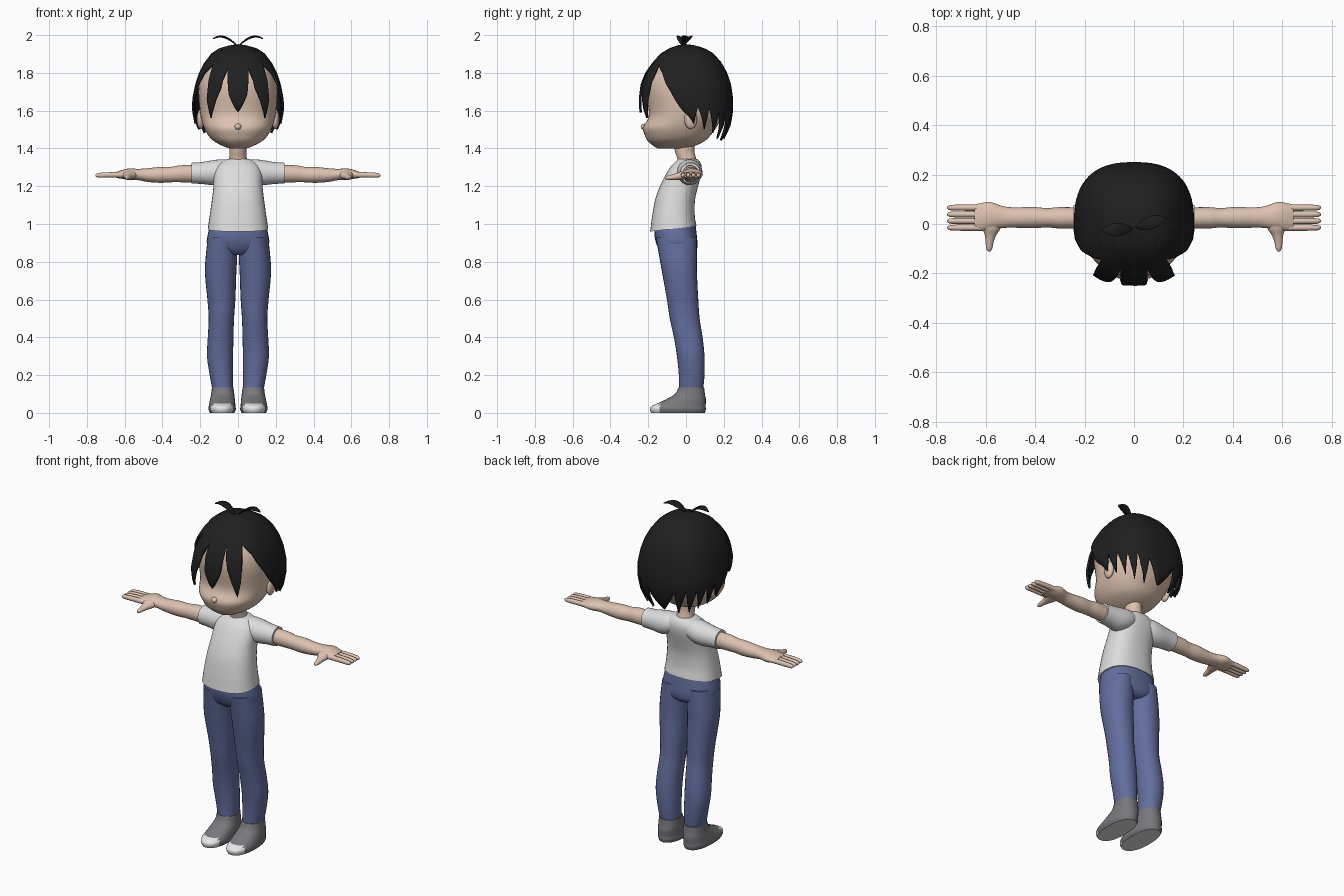
import bpy, bmesh, math
from math import sin, cos, pi, radians


def material(name, r, g, b):
    m = bpy.data.materials.new(name)
    m.diffuse_color = (r, g, b, 1)
    return m


SKIN = material("skin", 0.72, 0.54, 0.43)
HAIR = material("black_hair", 0.014, 0.014, 0.014)
SHIRT = material("light_grey_cloth", 0.72, 0.72, 0.72)
DENIM = material("blue_denim", 0.125, 0.155, 0.34)
SHOE = material("grey_canvas", 0.19, 0.19, 0.20)
SOLE = material("white_rubber", 0.82, 0.82, 0.82)


def finish(name, bm, *mats):
    bmesh.ops.remove_doubles(bm, verts=bm.verts, dist=0.0002)
    bmesh.ops.recalc_face_normals(bm, faces=bm.faces)
    me = bpy.data.meshes.new(name)
    bm.to_mesh(me)
    bm.free()
    ob = bpy.data.objects.new(name, me)
    bpy.context.collection.objects.link(ob)
    for m in mats:
        me.materials.append(m)
    return ob


def spow(v, p):
    return math.copysign(abs(v) ** p, v)


def smooth_rows(rows, sub):
    # Catmull-Rom interpolation between the given sections
    out = []
    for i in range(len(rows) - 1):
        p = [rows[max(i - 1, 0)], rows[i], rows[i + 1], rows[min(i + 2, len(rows) - 1)]]
        for k in range(sub):
            t = k / sub
            out.append([0.5 * (2 * b + (c - a) * t + (2 * a - 5 * b + 4 * c - d) * t * t
                               + (3 * b - a - 3 * c + d) * t ** 3) for a, b, c, d in zip(*p)])
    return out + [list(rows[-1])]


def skin_rings(bm, rings, closed=True):
    vs = [[bm.verts.new(p) for p in r] for r in rings]
    n = len(vs[0])
    for a, b in zip(vs, vs[1:]):
        for j in range(n if closed else n - 1):
            k = (j + 1) % n
            bm.faces.new((a[j], a[k], b[k], b[j]))
    return vs


def loft(name, mat, rows, axis="z", s=1, e=2.0, seg=28, sub=3):
    # row = position on axis, then centre and radius for the two other axes
    bm = bmesh.new()
    rings = []
    for t, ac, ar, bc, br in smooth_rows(rows, sub):
        ring = []
        for j in range(seg):
            q = 2 * pi * j / seg
            a, b = ac + ar * spow(cos(q), 2 / e), bc + br * spow(sin(q), 2 / e)
            x, y, z = {"z": (a, b, t), "x": (t, a, b), "y": (a, t, b)}[axis]
            ring.append((s * x, y, z))
        rings.append(ring)
    vs = skin_rings(bm, rings)
    bm.faces.new(vs[0])
    bm.faces.new(vs[-1])
    return finish(name, bm, mat)


def body_rows(rows):
    # (z, half width, front y, back y) -> loft rows
    return [(z, 0, rx, (f + b) / 2, (b - f) / 2) for z, rx, f, b in rows]


def ball(name, mat, loc, scale):
    bm = bmesh.new()
    bmesh.ops.create_uvsphere(bm, u_segments=16, v_segments=10, radius=1)
    for v in bm.verts:
        v.co = [c * k + l for c, k, l in zip(v.co, scale, loc)]
    return finish(name, bm, mat)


# Head, nose and neck
loft("head", SKIN, body_rows([
    (1.40, .045, -.15, -.01), (1.415, .085, -.175, .05), (1.44, .13, -.203, .10),
    (1.47, .158, -.218, .13), (1.51, .18, -.228, .16), (1.555, .194, -.203, .185),
    (1.60, .202, -.197, .203), (1.70, .21, -.212, .22), (1.78, .198, -.203, .208),
    (1.85, .16, -.16, .17), (1.90, .10, -.10, .11), (1.925, .03, -.04, .04)]), e=2.25, seg=40)
ball("nose", SKIN, (0, -.222, 1.515), (.018, .018, .016))
loft("neck", SKIN, [(1.27, 0, .06, .01, .055), (1.34, 0, .048, .005, .05),
                    (1.39, 0, .044, -.008, .052), (1.46, 0, .05, -.01, .06)])

# Hair cap with a toothed lower edge: (degrees from the front, edge height)
EDGE = [(0, 1.59), (8, 1.69), (12, 1.84), (18, 1.72), (32, 1.56), (38, 1.66), (42, 1.85),
        (60, 1.80), (76, 1.70), (88, 1.60), (96, 1.53), (100, 1.62), (110, 1.50), (114, 1.62),
        (126, 1.48), (130, 1.60), (142, 1.45), (146, 1.60), (160, 1.44), (164, 1.58), (180, 1.45)]
# (depth below crown, half width, front, back)
CAP = [(0, 0, 0, 0), (.006, .045, .045, .05), (.022, .10, .09, .10), (.05, .142, .135, .147),
       (.10, .18, .18, .19), (.15, .206, .215, .217), (.21, .226, .24, .238), (.29, .242, .25, .25),
       (.35, .243, .248, .25), (.43, .23, .23, .237), (.52, .195, .2, .195)]


def lerp(table, t):
    for a, b in zip(table, table[1:]):
        if t <= b[0]:
            k = (t - a[0]) / (b[0] - a[0])
            return [p + (q - p) * k for p, q in zip(a[1:], b[1:])]
    return table[-1][1:]


bm = bmesh.new()
rings = []
for i in range(17):
    ring = []
    for d in range(0, 360, 2):
        depth = (1.952 - lerp(EDGE, min(d, 360 - d))[0]) * (i / 16) ** 1.7
        rx, f, b = lerp(CAP, depth)
        c, sn = cos(radians(d)), sin(radians(d))
        ring.append((rx * spow(sn, .78), -(f if c > 0 else b) * spow(c, .78), 1.952 - depth))
    rings.append(ring)
skin_rings(bm, rings)
hair = finish("hair", bm, HAIR)
mod = hair.modifiers.new("thickness", "SOLIDIFY")
mod.thickness = 0.012
mod.offset = -1

for s, side in ((1, "left"), (-1, "right")):
    # Leaf-shaped tuft on the crown
    bm = bmesh.new()
    rows = []
    for i in range(9):
        t = i / 8
        y = -.012 + .035 * t if s > 0 else -.02 - .006 * t
        w = .026 * sin(pi * t) ** .8 if 0 < t < 1 else .001
        z = 1.947 + .045 * sin(2.2 * t)
        rows.append([(s * (.003 + .13 * t), y + k * w, z + abs(k) * w * .3) for k in (-1, 0, 1)])
    skin_rings(bm, rows, closed=False)
    tuft = finish(side + "_hair_tuft", bm, HAIR)
    tuft.modifiers.new("thickness", "SOLIDIFY").thickness = 0.005

    # Ear
    ball(side + "_ear", SKIN, (s * .198, .025, 1.555), (.02, .034, .052))

    # Sleeve
    loft(side + "_sleeve", SHIRT, [
        (.03, .02, .05, 1.29, .045), (.08, .02, .065, 1.28, .062), (.13, .02, .066, 1.272, .066),
        (.19, .022, .058, 1.27, .058), (.245, .023, .054, 1.269, .055)], "x", s)

    # Arm running into the palm
    loft(side + "_arm", SKIN, [
        (.18, .024, .042, 1.266, .046), (.30, .025, .043, 1.266, .045), (.35, .025, .039, 1.262, .041),
        (.41, .026, .043, 1.260, .042), (.48, .026, .041, 1.259, .036), (.53, .028, .044, 1.262, .030),
        (.58, .033, .056, 1.264, .030), (.62, .028, .056, 1.262, .022), (.645, .026, .052, 1.26, .015)],
        "x", s)

    # Fingers and thumb
    for n, y in enumerate((-.015, .012, .039, .066)):
        loft(f"{side}_finger_{n + 1}", SKIN, [
            (.61, y, .013, 1.26, .014), (.68, y, .0125, 1.26, .014),
            (.74, y, .011, 1.258, .012), (.755, y, .004, 1.257, .004)], "x", s, seg=12)
    loft(side + "_thumb", SKIN, [
        (.01, .575, .046, 1.262, .024), (-.02, .576, .036, 1.258, .023), (-.045, .58, .023, 1.252, .018),
        (-.075, .584, .016, 1.247, .014), (-.10, .585, .012, 1.244, .011), (-.112, .585, .004, 1.243, .004)],
        "y", s, seg=16)

    # Trouser leg
    loft(side + "_trouser_leg", DENIM, [
        (.125, .081, .055, .027, .064), (.20, .088, .062, .030, .068), (.30, .095, .069, .025, .073),
        (.40, .092, .068, .012, .076), (.50, .088, .067, -.007, .079), (.60, .088, .074, -.018, .083),
        (.74, .092, .083, -.034, .092), (.84, .087, .083, -.043, .101), (.93, .083, .076, -.052, .108)],
        "z", s, e=2.15)

    # Shoe with white sole and toe
    shoe = loft(side + "_shoe", SHOE, [
        (0, .084, .064, -.042, .142), (.018, .084, .072, -.043, .148), (.035, .084, .071, -.040, .144),
        (.055, .083, .068, -.018, .123), (.075, .082, .065, .003, .102), (.10, .081, .061, .021, .079),
        (.135, .081, .057, .028, .068)], "z", s, e=2.3, sub=4)
    shoe.data.materials.append(SOLE)
    for p in shoe.data.polygons:
        if p.normal.z < -.7 or (p.center.y < -.14 and p.center.z < .05):
            p.material_index = 1

# Trouser hips
loft("trouser_hips", DENIM, body_rows([
    (.835, .05, -.11, .035), (.855, .12, -.135, .055), (.89, .163, -.155, .061),
    (.94, .161, -.167, .057), (1.0, .146, -.165, .05)]), e=2.4)

# Shirt body, with the hem rising toward the back
shirt = loft("shirt", SHIRT, body_rows([
    (.975, .160, -.19, .055), (1.05, .149, -.178, .046), (1.13, .138, -.163, .048),
    (1.20, .130, -.138, .064), (1.26, .128, -.108, .080), (1.305, .115, -.08, .083),
    (1.335, .08, -.05, .07), (1.345, .05, -.042, .055)]), e=2.4, seg=36)
for v in shirt.data.vertices:
    if v.co.z < 1.0:
        v.co.z += .12 * (v.co.y + .065)

# Smooth shading with sharp rims
for ob in bpy.context.collection.objects:
    ob.select_set(True)
    bpy.context.view_layer.objects.active = ob
bpy.ops.object.shade_smooth_by_angle(angle=radians(50))
